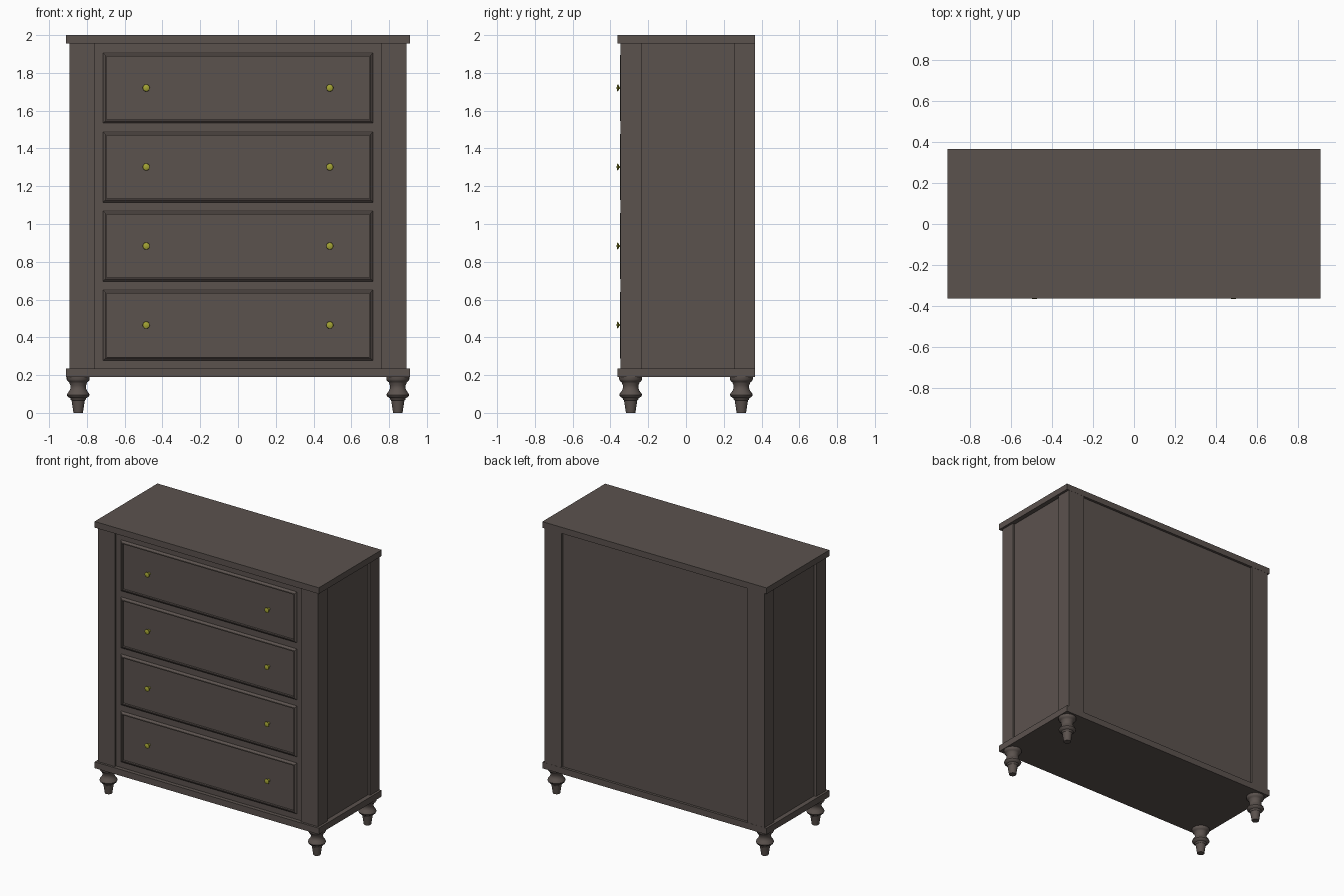
import bpy, bmesh, math
from mathutils import Matrix

if "Cube" in bpy.data.objects:
    bpy.data.objects.remove(bpy.data.objects["Cube"])


def material(name, rgb):
    m = bpy.data.materials.new(name)
    m.diffuse_color = (*rgb, 1)
    m.use_nodes = True
    m.node_tree.nodes["Principled BSDF"].inputs["Base Color"].default_value = m.diffuse_color
    return m


WOOD = material("dark_wood", (0.105, 0.085, 0.076))
BRASS = material("brass", (0.37, 0.37, 0.035))


def finish(name, bm, mat, smooth=False):
    bmesh.ops.recalc_face_normals(bm, faces=bm.faces[:])
    me = bpy.data.meshes.new(name)
    bm.to_mesh(me)
    bm.free()
    me.materials.append(mat)
    ob = bpy.data.objects.new(name, me)
    bpy.context.collection.objects.link(ob)
    if smooth:
        bpy.ops.object.select_all(action='DESELECT')
        ob.select_set(True)
        bpy.context.view_layer.objects.active = ob
        bpy.ops.object.shade_smooth_by_angle(angle=math.radians(40))
    return ob


def box(name, lo, hi):
    bm = bmesh.new()
    bmesh.ops.create_cube(bm, size=1)
    for v in bm.verts:
        v.co = [l + (c + 0.5) * (h - l) for l, h, c in zip(lo, hi, v.co)]
    return finish(name, bm, WOOD)


def lathe(name, profile, loc, mat, steps, tilt=0):
    # turned part: (radius, height) pairs spun about z, closed at both ends
    bm = bmesh.new()
    rings = [[bm.verts.new((r * math.cos(2 * math.pi * i / steps),
                            r * math.sin(2 * math.pi * i / steps), z))
              for i in range(steps)] for r, z in profile]
    for a, b in zip(rings, rings[1:]):
        for i in range(steps):
            j = (i + 1) % steps
            bm.faces.new((a[i], a[j], b[j], b[i]))
    bm.faces.new(rings[0])
    bm.faces.new(rings[-1])
    bm.transform(Matrix.Translation(loc) @ Matrix.Rotation(tilt, 4, 'X'))
    return finish(name, bm, mat, True)


def drawer_front(name, z0, z1):
    # nested rectangles: sloped outer moulding, thin rim, sunken panel
    bm = bmesh.new()
    steps = [(0.020, -0.330), (0.018, -0.338), (0.007, -0.349),
             (0.0, -0.350), (0.0, -0.335)]
    rings = []
    for o, y in steps:
        x, a, b = 0.695 + o, z0 - o, z1 + o
        rings.append([bm.verts.new(p) for p in
                      ((-x, y, a), (x, y, a), (x, y, b), (-x, y, b))])
    for p, q in zip(rings, rings[1:]):
        for i in range(4):
            j = (i + 1) % 4
            bm.faces.new((p[i], p[j], q[j], q[i]))
    bm.faces.new(rings[-1])
    bm.faces.new(rings[0])
    return finish(name, bm, WOOD)


# Carcass: top and base slabs, recessed core, corner posts
box("top_slab", (-0.91, -0.363, 1.955), (0.91, 0.366, 2.0))
box("base_slab", (-0.91, -0.363, 0.19), (0.91, 0.366, 0.236))
box("carcass", (-0.876, -0.334, 0.23), (0.876, 0.348, 1.96))
for side, s in (("left", -1), ("right", 1)):
    xs = sorted((s * 0.756, s * 0.893))
    box(side + "_front_post", (xs[0], -0.347, 0.23), (xs[1], -0.235, 1.96))
    box(side + "_back_post", (xs[0], 0.257, 0.23), (xs[1], 0.365, 1.96))

# Drawers with a pair of knobs each
KNOB = [(0.011, 0), (0.007, 0.003), (0.006, 0.02), (0.014, 0.023),
        (0.019, 0.026), (0.018, 0.029), (0.010, 0.032), (0.003, 0.033)]
for n in range(4):
    z0 = 0.297 + n * 0.4185
    drawer_front(f"drawer_{n + 1}", z0, z0 + 0.335)
    for side, s in (("left", -1), ("right", 1)):
        lathe(f"drawer_{n + 1}_{side}_knob", KNOB,
              (s * 0.486, -0.334, z0 + 0.168), BRASS, 16, math.pi / 2)

# Turned legs
LEG = [(0.025, 0), (0.035, 0.066), (0.040, 0.070), (0.042, 0.078),
       (0.056, 0.086), (0.060, 0.095), (0.057, 0.104), (0.047, 0.116),
       (0.041, 0.130), (0.041, 0.145), (0.046, 0.157), (0.048, 0.163),
       (0.056, 0.168), (0.061, 0.177), (0.061, 0.192)]
for end, y in (("front", -0.293), ("back", 0.293)):
    for side, s in (("left", -1), ("right", 1)):
        lathe(f"{end}_{side}_leg", LEG, (s * 0.846, y, 0), WOOD, 24)
